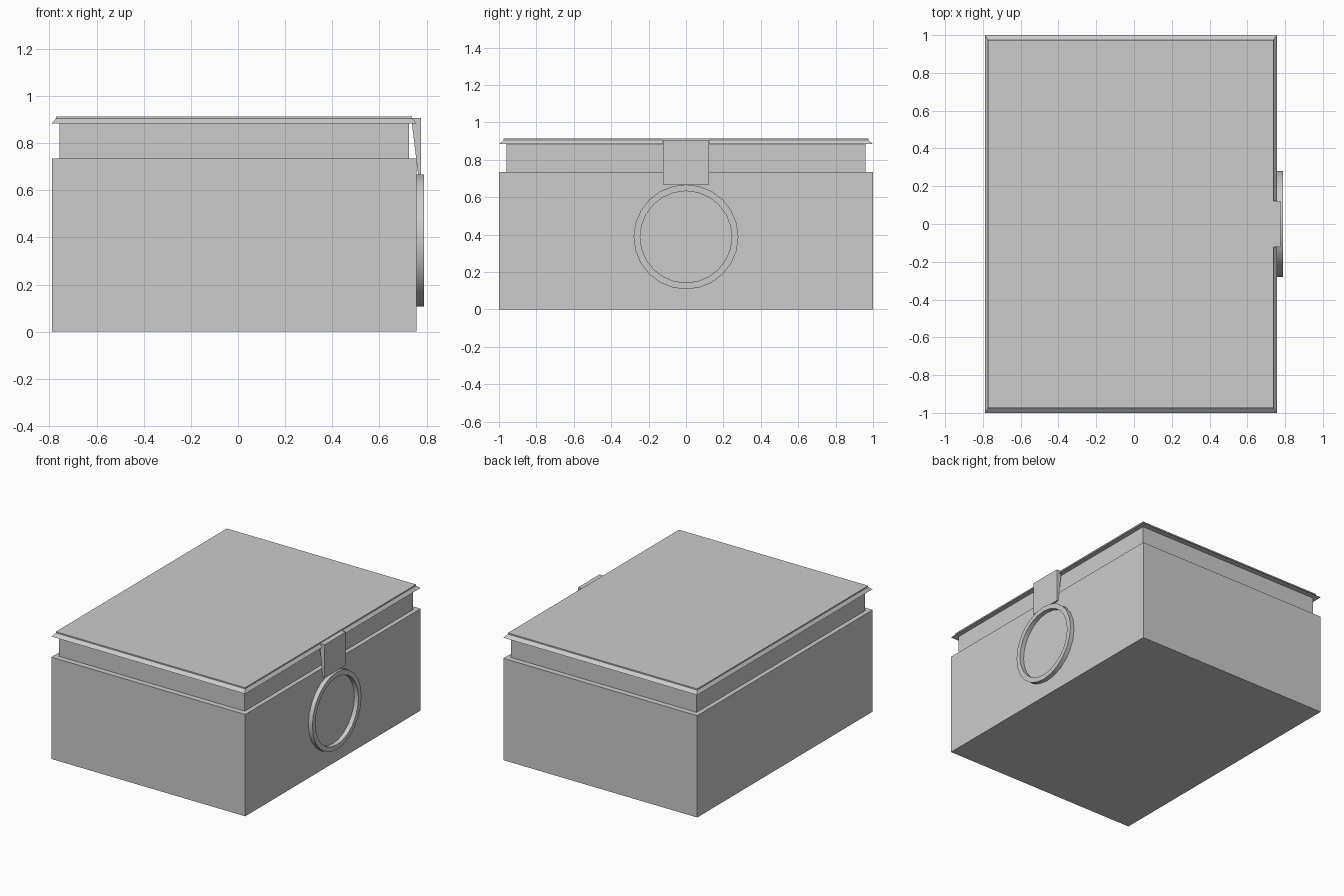
import bpy, bmesh, math

if "Cube" in bpy.data.objects:
    bpy.data.objects.remove(bpy.data.objects["Cube"])

def make(name, verts, faces):
    me = bpy.data.meshes.new(name)
    me.from_pydata(verts, [], faces)
    bm = bmesh.new()
    bm.from_mesh(me)
    bmesh.ops.recalc_face_normals(bm, faces=bm.faces)
    bm.to_mesh(me)
    bm.free()
    ob = bpy.data.objects.new(name, me)
    bpy.context.collection.objects.link(ob)
    return ob

def stack(name, levels):
    """Closed solid through rectangles (x0, x1, half_depth, z)."""
    verts, faces = [], []
    for x0, x1, h, z in levels:
        verts += [(x0, -h, z), (x1, -h, z), (x1, h, z), (x0, h, z)]
    for l in range(len(levels) - 1):
        for i in range(4):
            j = (i + 1) % 4
            faces.append((4*l + i, 4*l + j, 4*l + 4 + j, 4*l + 4 + i))
    n = len(verts)
    faces += [(3, 2, 1, 0), (n - 4, n - 3, n - 2, n - 1)]
    return make(name, verts, faces)

# Box body with a recessed neck
stack("box_body", [(-0.79, 0.758, 1.0, 0), (-0.79, 0.758, 1.0, 0.735),
                   (-0.757, 0.726, 0.96, 0.735), (-0.757, 0.726, 0.96, 0.884)])

# Lid with a sloped rim and thin raised top
stack("lid", [(-0.79, 0.758, 1.0, 0.884), (-0.772, 0.739, 0.975, 0.905),
              (-0.772, 0.739, 0.975, 0.914)])

# Tapered latch tab hanging over the front edge
stack("latch", [(0.764, 0.776, 0.122, 0.668), (0.735, 0.776, 0.122, 0.907)])

# Flat ring below the latch
N, CZ = 24, 0.388
section = [(0.28, 0.757), (0.28, 0.79), (0.245, 0.79), (0.245, 0.757)]
verts, faces = [], []
for i in range(N):
    a = 2 * math.pi * i / N
    verts += [(x, r * math.cos(a), CZ + r * math.sin(a)) for r, x in section]
for i in range(N):
    k = (i + 1) % N
    for j in range(4):
        m = (j + 1) % 4
        faces.append((4*i + j, 4*i + m, 4*k + m, 4*k + j))
ring = make("ring", verts, faces)
bpy.context.view_layer.objects.active = ring
ring.select_set(True)
bpy.ops.object.shade_smooth_by_angle(angle=math.radians(35))
